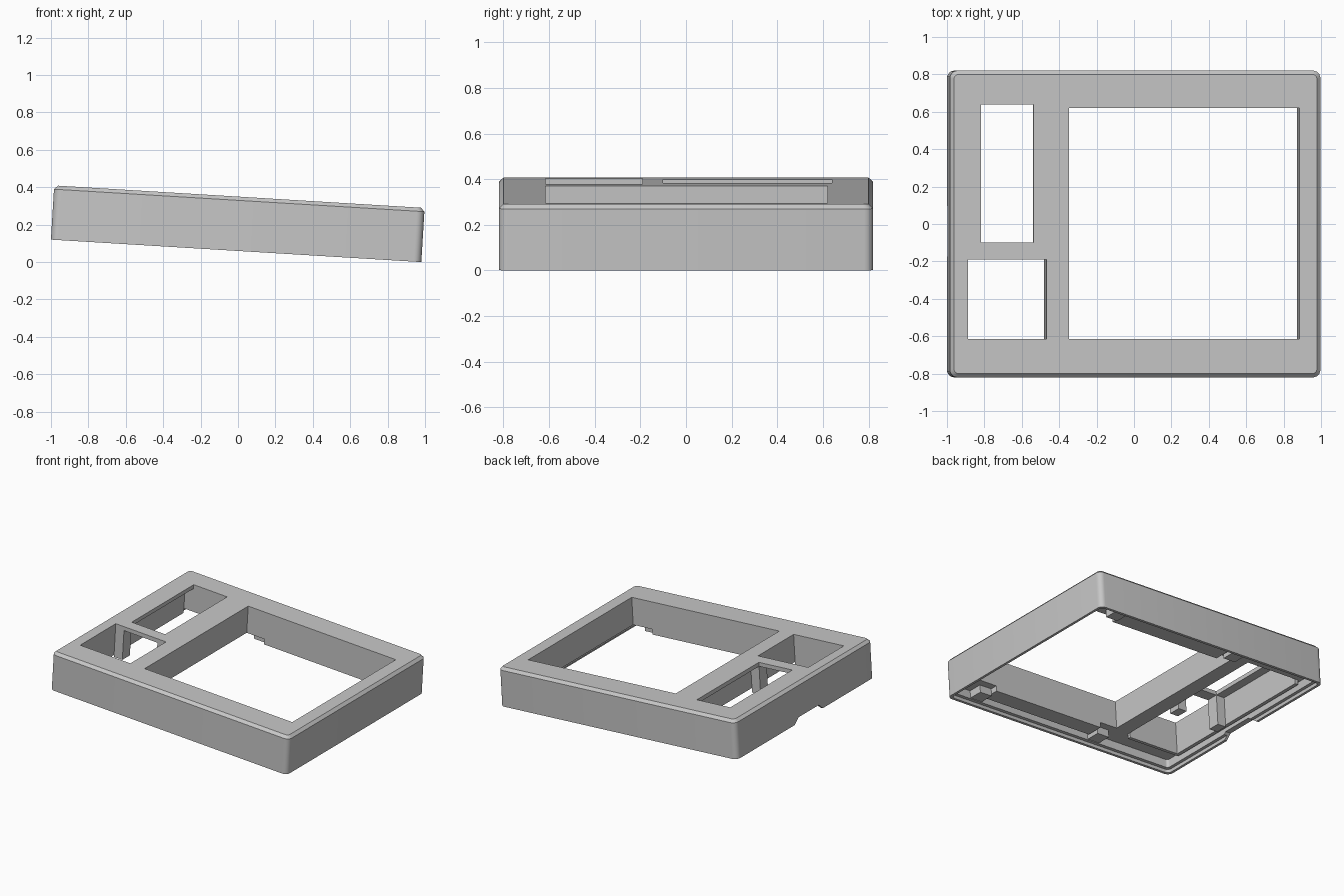
import bpy, bmesh, math
from mathutils import Matrix

cube = bpy.data.objects.get("Cube")
if cube:
    bpy.data.objects.remove(cube, do_unlink=True)

LENGTH, WIDTH, HEIGHT = 1.984, 1.64, 0.29
CEILING = 0.085         # underside of the thick body above the base recess
TILT = Matrix.Translation((-0.01, 0, 0.06)) @ Matrix.Rotation(math.radians(3.47), 4, 'Y')

grey = bpy.data.materials.new("plain grey")
grey.use_nodes = True
grey.diffuse_color = (0.57, 0.57, 0.57, 1)
grey.node_tree.nodes["Principled BSDF"].inputs["Base Color"].default_value = (0.57, 0.57, 0.57, 1)


def ring(inset, radius, z, steps=6):
    """Rounded rectangle of points at height z."""
    hx, hy = LENGTH / 2 - inset, WIDTH / 2 - inset
    pts = []
    for k, (sx, sy) in enumerate([(1, 1), (-1, 1), (-1, -1), (1, -1)]):
        for i in range(steps + 1):
            a = math.pi / 2 * (k + i / steps)
            pts.append((sx * (hx - radius) + radius * math.cos(a),
                        sy * (hy - radius) + radius * math.sin(a), z))
    return pts


def loft(name, rings):
    """Closed solid through a stack of matching rings."""
    bm = bmesh.new()
    loops = [[bm.verts.new(p) for p in r] for r in rings]
    n = len(loops[0])
    for low, high in zip(loops, loops[1:]):
        for i in range(n):
            j = (i + 1) % n
            bm.faces.new((low[i], low[j], high[j], high[i]))
    bm.faces.new(loops[0][::-1])
    bm.faces.new(loops[-1])
    bmesh.ops.recalc_face_normals(bm, faces=bm.faces)
    mesh = bpy.data.meshes.new(name)
    bm.to_mesh(mesh)
    bm.free()
    mesh.materials.append(grey)
    ob = bpy.data.objects.new(name, mesh)
    bpy.context.collection.objects.link(ob)
    return ob


def box(name, x0, x1, y0, y1, z0, z1):
    corners = [(x0, y0), (x1, y0), (x1, y1), (x0, y1)]
    return loft(name, [[(x, y, z) for x, y in corners] for z in (z0, z1)])


# Case body with rounded corners and a chamfered top edge
case = loft("case_body", [ring(0, 0.04, 0), ring(0, 0.04, HEIGHT - 0.02),
                          ring(0.02, 0.025, HEIGHT)])

# Base recess with a stepped lip, panel openings, pocket and gap under the thin plate
cutters = [
    loft("lip_cutter", [ring(0.02, 0.03, -0.1), ring(0.02, 0.03, 0.025)]),
    loft("recess_cutter", [ring(0.045, 0.02, -0.1), ring(0.045, 0.02, CEILING)]),
    box("large_opening_cutter", -0.357, 0.878, -0.615, 0.62, -0.2, 0.5),
    box("slot_opening_cutter", -0.827, -0.547, -0.1, 0.64, -0.2, 0.5),
    box("square_opening_cutter", -0.897, -0.477, -0.615, -0.19, -0.2, 0.5),
    box("slot_pocket_cutter", -0.897, -0.477, -0.1, 0.64, -0.2, HEIGHT - 0.03),
    box("bar_gap_cutter", -0.827, -0.547, -0.25, -0.05, -0.2, HEIGHT - 0.03),
]
# Cable notch with sloping ends in the side wall
cutters.append(loft("notch_cutter", [
    [(x, y, z) for x, y in [(-1.1, -a), (-0.93, -a), (-0.93, b), (-1.1, b)]]
    for z, a, b in [(-0.05, 0.26, 0.2), (0.04, 0.16, 0.08)]]))

for cutter in cutters:
    cutter.hide_render = True
    mod = case.modifiers.new(cutter.name, 'BOOLEAN')
    mod.operation, mod.solver, mod.object = 'DIFFERENCE', 'EXACT', cutter
bpy.context.view_layer.update()
result = bpy.data.meshes.new_from_object(case.evaluated_get(bpy.context.evaluated_depsgraph_get()))
case.modifiers.clear()
case.data = result
for cutter in cutters:
    bpy.data.objects.remove(cutter, do_unlink=True)

parts = [case]

# Deep ribs flush with the large opening, with screw bosses at their ends
for side, label, edge in ((-1, "front", 0.615), (1, "back", 0.62)):
    y0, y1 = sorted((side * edge, side * 0.74))
    parts.append(box(label + "_rib", -0.21, 0.72, y0, y1, 0.045, CEILING))
    for end, x in (("left", 0.77), ("right", -0.28)):
        y0, y1 = sorted((side * 0.67, side * 0.775))
        parts.append(box(f"{label}_{end}_boss", x - 0.05, x + 0.05, y0, y1, 0.03, CEILING))

# Deeper skirt around the left pockets and the posts at both ends of the thin bar
parts += [
    box("square_opening_front_skirt", -0.925, -0.477, -0.64, -0.615, 0.05, CEILING),
    box("pocket_side_skirt", -0.925, -0.897, -0.615, 0.64, 0.05, CEILING),
    box("outer_bar_post", -0.897, -0.827, -0.19, -0.1, 0.035, CEILING),
    box("inner_bar_post", -0.547, -0.477, -0.19, -0.1, 0.05, CEILING),
]

# Tilt everything; round corners shade smooth, flat faces stay flat
for ob in parts:
    ob.data.transform(TILT)
    bpy.ops.object.select_all(action='DESELECT')
    ob.select_set(True)
    bpy.context.view_layer.objects.active = ob
    bpy.ops.object.shade_smooth_by_angle(angle=math.radians(20))
